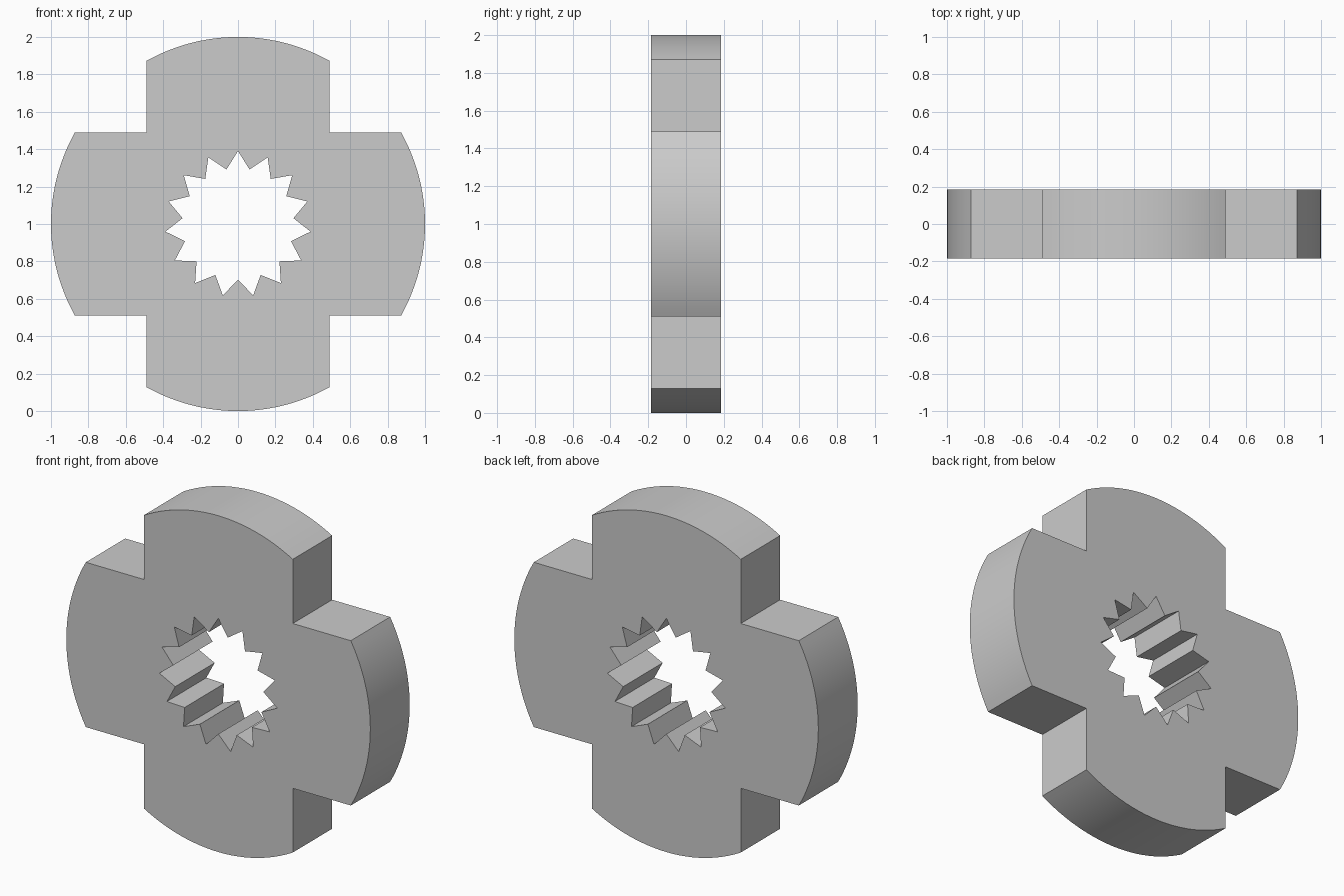
import bpy
import bmesh
from math import sin, cos, asin, pi, radians
from mathutils import Vector

cube = bpy.data.objects.get("Cube")
if cube:
    bpy.data.objects.remove(cube, do_unlink=True)

RADIUS = 1.0        # outer rounded ends
HALF_ARM = 0.49     # half the width of each arm
DEPTH = 0.37
TEETH = 15
TIP, ROOT = 0.39, 0.298
ARC_STEPS = 24


def polar(radius, angle):
    return Vector((radius * cos(angle), -DEPTH / 2, 1 + radius * sin(angle)))


def closed_loop(bm, points):
    verts = [bm.verts.new(p) for p in points]
    return [bm.edges.new((v, verts[(i + 1) % len(verts)]))
            for i, v in enumerate(verts)]


# Cross outline: a rounded end on each arm, then a square inner corner
half_angle = asin(HALF_ARM / RADIUS)
outline = []
for arm in range(4):
    middle = arm * pi / 2
    for i in range(ARC_STEPS + 1):
        outline.append(polar(RADIUS, middle - half_angle + 2 * half_angle * i / ARC_STEPS))
    outline.append(polar(HALF_ARM * 2 ** 0.5, middle + pi / 4))

# Toothed bore
bore = [polar(ROOT if i % 2 else TIP, pi / 2 + i * pi / TEETH)
        for i in range(2 * TEETH)]

# Fill between the two loops and extrude to full depth
bm = bmesh.new()
edges = closed_loop(bm, outline) + closed_loop(bm, bore)
bmesh.ops.triangle_fill(bm, edges=edges, use_beauty=True, normal=(0, -1, 0))
extruded = bmesh.ops.extrude_face_region(bm, geom=bm.faces[:], use_keep_orig=True)
bmesh.ops.translate(bm, vec=(0, DEPTH, 0),
                    verts=[g for g in extruded["geom"] if isinstance(g, bmesh.types.BMVert)])
bmesh.ops.recalc_face_normals(bm, faces=bm.faces[:])
mesh = bpy.data.meshes.new("splined_cross_plate")
bm.to_mesh(mesh)
bm.free()
plate = bpy.data.objects.new("splined_cross_plate", mesh)
bpy.context.collection.objects.link(plate)

# Plain grey
grey = bpy.data.materials.new("plain_grey")
grey.use_nodes = True
colour = (0.6, 0.6, 0.6, 1)
grey.diffuse_color = colour
grey.node_tree.nodes["Principled BSDF"].inputs["Base Color"].default_value = colour
mesh.materials.append(grey)

# Smooth rounded ends, crisp corners
bpy.context.view_layer.objects.active = plate
plate.select_set(True)
bpy.ops.object.shade_smooth_by_angle(angle=radians(20))
